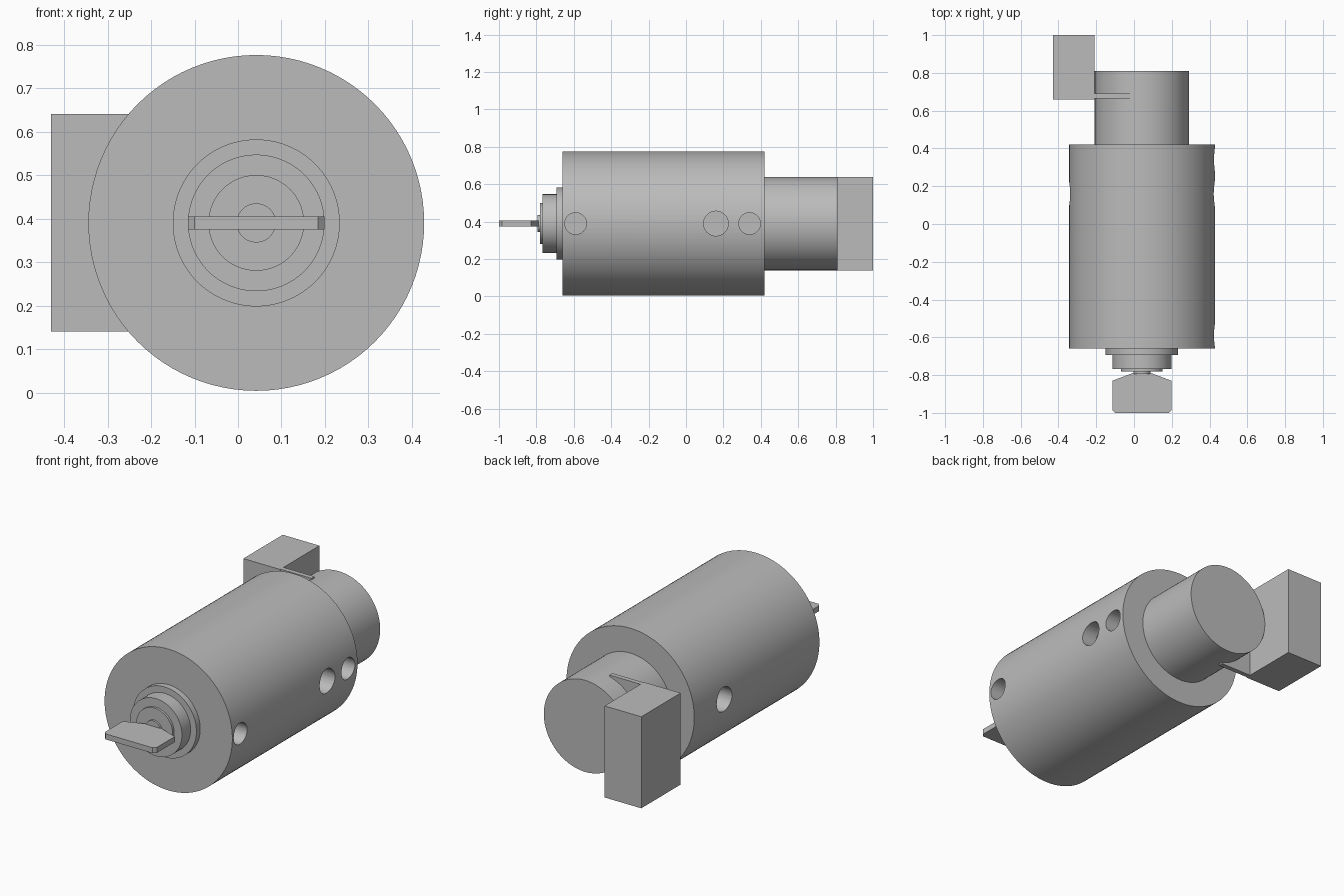
import bpy, bmesh, math
from mathutils import Vector

if "Cube" in bpy.data.objects:
    bpy.data.objects.remove(bpy.data.objects["Cube"])

CX, CZ = 0.042, 0.39          # axis of the round parts

metal = bpy.data.materials.new("plain grey metal")
metal.diffuse_color = (0.5, 0.5, 0.5, 1)
metal.use_nodes = True
metal.node_tree.nodes["Principled BSDF"].inputs["Base Color"].default_value = metal.diffuse_color


def smooth(ob):
    bpy.ops.object.select_all(action='DESELECT')
    ob.select_set(True)
    bpy.context.view_layer.objects.active = ob
    bpy.ops.object.shade_smooth_by_angle(angle=math.radians(30))


def finish(ob, name):
    ob.name = name
    ob.data.materials.append(metal)
    return ob


def cylinder(name, r, y0, y1):
    """Cylinder along the y axis."""
    bpy.ops.mesh.primitive_cylinder_add(
        vertices=96, radius=r, depth=y1 - y0,
        location=(CX, (y0 + y1) / 2, CZ), rotation=(math.pi / 2, 0, 0))
    ob = finish(bpy.context.object, name)
    smooth(ob)
    return ob


def box(name, lo, hi):
    lo, hi = Vector(lo), Vector(hi)
    bpy.ops.mesh.primitive_cube_add(size=1, location=(lo + hi) / 2)
    ob = finish(bpy.context.object, name)
    ob.scale = hi - lo
    return ob


def drill(target, r, x0, x1, y):
    """Cut a round hole along the x axis."""
    bpy.ops.mesh.primitive_cylinder_add(
        vertices=48, radius=r, depth=x1 - x0,
        location=((x0 + x1) / 2, y, CZ), rotation=(0, math.pi / 2, 0))
    cutter = bpy.context.object
    cutter.hide_render = True
    mod = target.modifiers.new("hole", 'BOOLEAN')
    mod.object = cutter
    mod.operation = 'DIFFERENCE'
    mod.solver = 'EXACT'
    bpy.context.view_layer.objects.active = target
    bpy.ops.object.modifier_apply(modifier=mod.name)
    bpy.data.objects.remove(cutter)


# Main body with its side holes
body = cylinder("body", 0.386, -0.66, 0.42)
drill(body, 0.058, 0.20, 0.50, -0.59)
drill(body, 0.058, 0.20, 0.50, 0.34)
drill(body, 0.066, 0.34, 0.50, 0.16)
drill(body, 0.066, -0.42, -0.256, 0.16)
smooth(body)

# Rear barrel and stepped front rings
cylinder("rear_barrel", 0.25, 0.42, 0.81)
cylinder("front_collar", 0.192, -0.693, -0.66)
cylinder("front_cap", 0.157, -0.768, -0.693)
cylinder("front_disc", 0.11, -0.781, -0.768)
cylinder("spindle", 0.045, -0.793, -0.781)

# Side block and the thin plate joining it to the barrel
box("side_block", (-0.43, 0.66, 0.14), (-0.208, 1.0, 0.64))
box("joining_plate", (-0.208, 0.664, 0.14), (-0.02, 0.69, 0.64))

# Flat handle: half outline mirrored about the axis, then extruded in z
half = [(0.045, -0.788), (0.157, -0.83), (0.157, -0.985), (0.142, -1.0)]
outline = half + [(-x, y) for x, y in reversed(half)]
bm = bmesh.new()
face = bm.faces.new([bm.verts.new((CX + x, y, 0.375)) for x, y in outline])
ext = bmesh.ops.extrude_face_region(bm, geom=[face])
bmesh.ops.translate(bm, vec=(0, 0, 0.03), verts=[
    v for v in ext["geom"] if isinstance(v, bmesh.types.BMVert)])
bmesh.ops.recalc_face_normals(bm, faces=bm.faces)
mesh = bpy.data.meshes.new("handle")
bm.to_mesh(mesh)
bm.free()
handle = finish(bpy.data.objects.new("handle", mesh), "handle")
bpy.context.collection.objects.link(handle)
